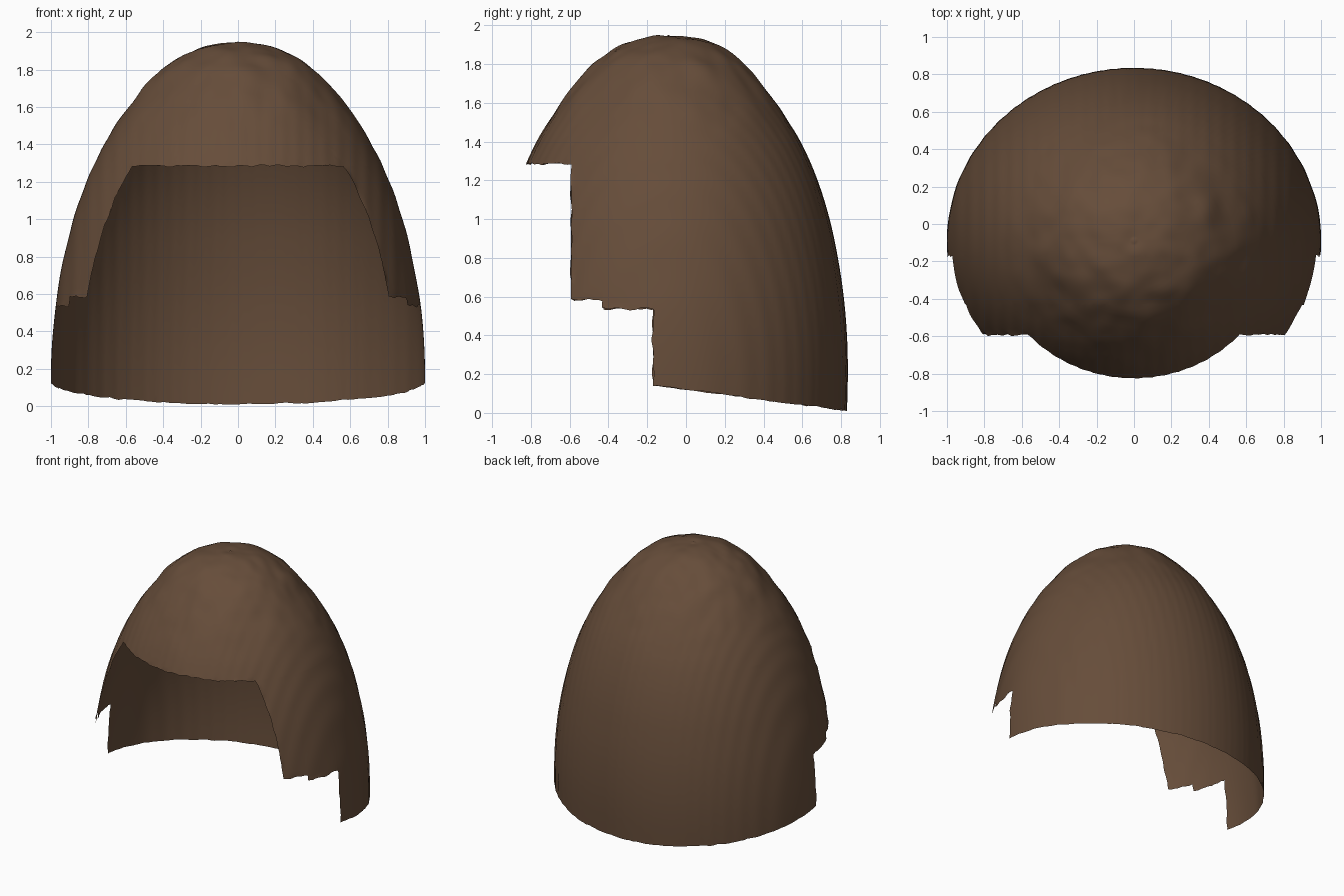
import bpy, bmesh, math, random
from mathutils import Vector, noise

random.seed(4)
if "Cube" in bpy.data.objects:
    bpy.data.objects.remove(bpy.data.objects["Cube"], do_unlink=True)

# Brown material
brown = bpy.data.materials.new("dark brown")
brown.use_nodes = True
colour = (0.133, 0.074, 0.042, 1)
brown.diffuse_color = colour
bsdf = brown.node_tree.nodes["Principled BSDF"]
bsdf.inputs["Base Color"].default_value = colour
bsdf.inputs["Roughness"].default_value = 0.9

# Dome profile: half width and height
PROFILE = [(1, -0.05), (1, 0.2), (0.99, 0.4), (0.967, 0.6), (0.93, 0.8), (0.88, 1.0),
           (0.81, 1.2), (0.715, 1.4), (0.585, 1.6), (0.41, 1.8), (0.25, 1.9),
           (0.1, 1.943), (0.0, 1.95)]
COLS, STEPS, CENTRE_Y = 200, 7, -0.09


def smooth_profile():
    pts = [Vector(p) for p in PROFILE]
    ext = [pts[0] * 2 - pts[1]] + pts + [Vector((-0.1, 1.943))]
    out = []
    for a, b, c, d in zip(ext, ext[1:], ext[2:], ext[3:]):
        for i in range(STEPS):
            t = i / STEPS
            out.append(0.5 * (2 * b + (c - a) * t + (2 * a - 5 * b + 4 * c - d) * t * t
                              + (3 * b - a - 3 * c + d) * t ** 3))
    return out


def dome_point(w, z, angle):
    depth = w * (0.92 + 0.03 * min(z / 1.28, 1))
    p = Vector((w * math.cos(angle), CENTRE_Y + depth * math.sin(angle), z))
    # Lumpy crown and faint vertical ridges
    crown = min(max((z - 1.35) / 0.4, 0), 1)
    lump = noise.noise(p * 5.5) * 0.014 + noise.noise(p * 11) * 0.006
    ridge = 0.0015 * math.sin(p.x * 85) * (1 - crown)
    normal = Vector((p.x, p.y - CENTRE_Y, 0.6 * max(z - 0.9, 0)))
    if normal.length > 0:
        p += normal.normalized() * (lump * crown + ridge)
    return p


# Full dome surface
bm = bmesh.new()
rings = [[bm.verts.new(dome_point(p.x, p.y, math.tau * i / COLS)) for i in range(COLS)]
         for p in smooth_profile()]
for low, high in zip(rings, rings[1:]):
    for i in range(COLS):
        j = (i + 1) % COLS
        bm.faces.new((low[i], low[j], high[j], high[i]))
tip = bm.verts.new((0, CENTRE_Y, 1.95))
for i in range(COLS):
    bm.faces.new((rings[-1][i], rings[-1][(i + 1) % COLS], tip))

# Cut lines of the stepped front opening and the sloping hem
NOTCHES = [(-0.592, 1.285), (-0.43, 0.585), (-0.17, 0.535)]
HEM_Z, HEM_SLOPE = 0.12, -0.132
cuts = [((0, 0, HEM_Z), (0, -HEM_SLOPE, 1))]
for y, z in NOTCHES:
    cuts += [((0, y, 0), (0, 1, 0)), ((0, 0, z), (0, 0, 1))]
for point, normal in cuts:
    bmesh.ops.bisect_plane(bm, geom=bm.verts[:] + bm.edges[:] + bm.faces[:], dist=0.0005,
                           plane_co=point, plane_no=normal)


def is_open(face):
    c = face.calc_center_median()
    return c.z < HEM_Z + HEM_SLOPE * c.y or any(c.y < y and c.z < z for y, z in NOTCHES)


bmesh.ops.delete(bm, geom=[f for f in bm.faces if is_open(f)], context='FACES')
bmesh.ops.remove_doubles(bm, verts=bm.verts[:], dist=0.0008)

# Ragged torn edge
for v in bm.verts:
    if v.is_boundary:
        wave = noise.noise(v.co * 14) * 0.014
        is_hem = v.co.z < 0.16
        v.co.z += (wave + random.uniform(-0.004, 0.004)) * (0.5 if is_hem else 1)
        if not is_hem and v.co.z < 1.25:
            v.co.y += noise.noise(v.co * 12 + Vector((5, 2, 1))) * 0.012
bmesh.ops.recalc_face_normals(bm, faces=bm.faces[:])
if sum(f.normal.dot(f.calc_center_median() - Vector((0, 0, 0.5))) for f in bm.faces) < 0:
    bmesh.ops.reverse_faces(bm, faces=bm.faces[:])

mesh = bpy.data.meshes.new("hair_shell")
bm.to_mesh(mesh)
bm.free()
mesh.materials.append(brown)
shell = bpy.data.objects.new("hair_shell", mesh)
bpy.context.collection.objects.link(shell)
bpy.context.view_layer.objects.active = shell
shell.select_set(True)
bpy.ops.object.shade_smooth_by_angle(angle=math.radians(40))
